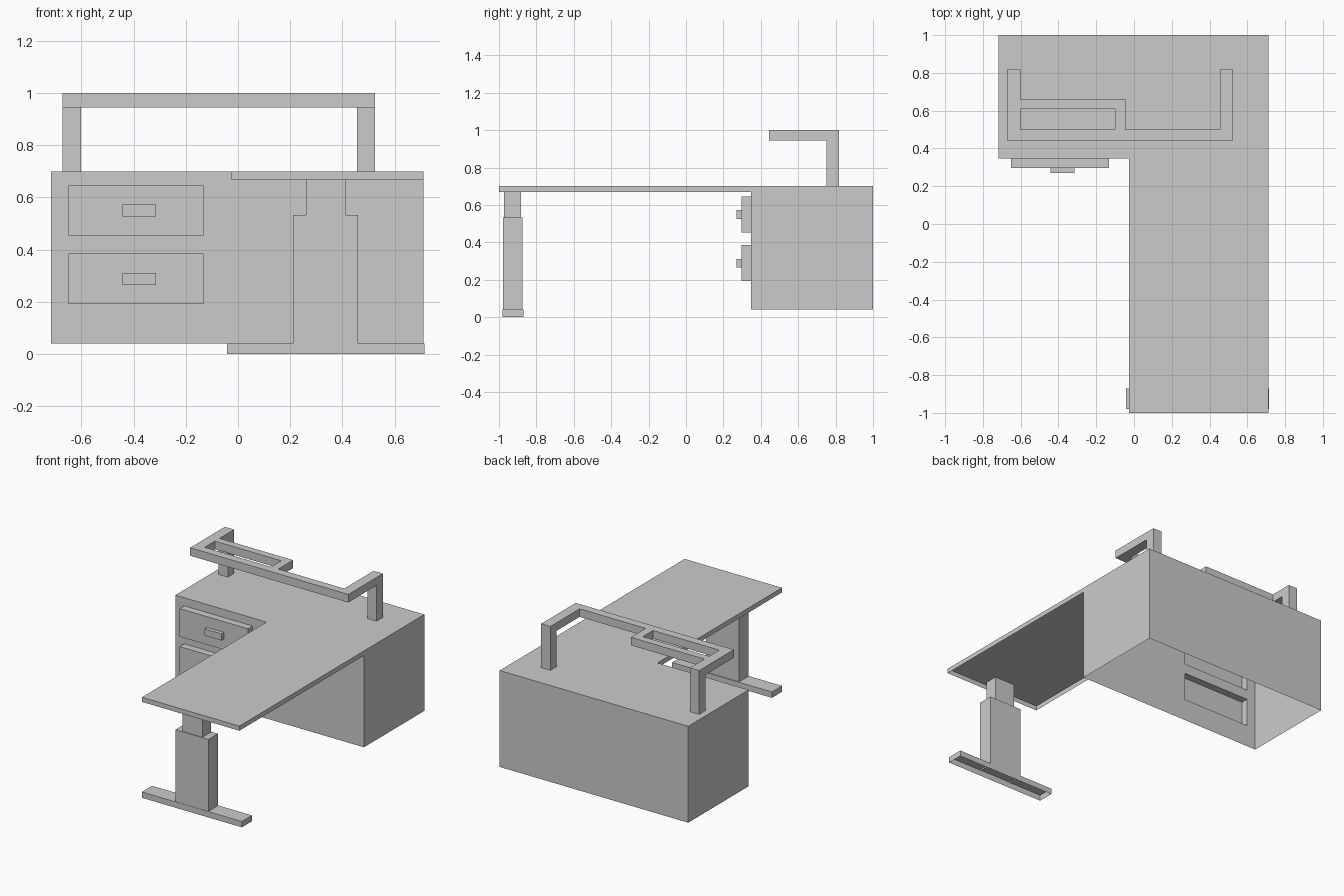
import bpy, bmesh

if "Cube" in bpy.data.objects:
    bpy.data.objects.remove(bpy.data.objects["Cube"])


def make_object(name, bm):
    mesh = bpy.data.meshes.new(name)
    bm.to_mesh(mesh)
    bm.free()
    obj = bpy.data.objects.new(name, mesh)
    bpy.context.collection.objects.link(obj)
    return obj


def add_box(bm, x, y, z, open_sides=()):
    """Box from axis ranges; open_sides lists faces to leave out, e.g. '-z'."""
    v = [bm.verts.new((a, b, c)) for c in z for b in y for a in x]
    faces = {'-z': (0, 2, 3, 1), '+z': (4, 5, 7, 6), '-y': (0, 1, 5, 4),
             '+y': (2, 6, 7, 3), '-x': (0, 4, 6, 2), '+x': (1, 3, 7, 5)}
    for side, idx in faces.items():
        if side not in open_sides:
            bm.faces.new([v[i] for i in idx])


def box(name, x, y, z, open_sides=()):
    bm = bmesh.new()
    add_box(bm, x, y, z, open_sides)
    return make_object(name, bm)


FRONT = 0.347
DRAWER_X = (-0.65, -0.132)
DRAWERS = {"lower": (0.192, 0.385), "upper": (0.453, 0.645)}

# Cabinet shell, open underneath, with drawer openings in the front wall
bm = bmesh.new()
add_box(bm, (-0.717, 0.711), (FRONT, 1.0), (0.04, 0.70), ('-z', '-y'))
xs = [-0.717, *DRAWER_X, 0.711]
zs = [0.04, *DRAWERS["lower"], *DRAWERS["upper"], 0.70]
for i in range(len(xs) - 1):
    for k in range(len(zs) - 1):
        if i == 1 and k in (1, 3):
            continue
        bm.faces.new([bm.verts.new((xs[a], FRONT, zs[c]))
                      for a, c in ((i, k), (i + 1, k), (i + 1, k + 1), (i, k + 1))])
bmesh.ops.remove_doubles(bm, verts=bm.verts, dist=1e-4)
make_object("cabinet", bm)

# Drawer fronts with handles
for label, (z0, z1) in DRAWERS.items():
    box(label + "_drawer", DRAWER_X, (0.297, FRONT), (z0, z1), ('+y',))
    h = z0 + 0.073
    box(label + "_handle", (-0.442, -0.315), (0.27, 0.297), (h, h + 0.046), ('+y',))

# Desktop, hollow underneath
box("desktop", (-0.027, 0.711), (-1.0, FRONT), (0.668, 0.70), ('-z', '+y'))

# Telescopic leg and hollow foot
box("leg_upper", (0.26, 0.412), (-0.973, -0.882), (0.53, 0.698), ('+z', '-z'))
box("leg_lower", (0.21, 0.46), (-0.978, -0.875), (0.03, 0.533), ('-z',))
box("foot", (-0.042, 0.715), (-0.98, -0.87), (0.0, 0.04), ('-z',))

# Raised rail: flat outline with a rectangular hole, extruded
outline = [(-0.672, 0.443), (0.525, 0.443), (0.525, 0.817), (0.455, 0.817),
           (0.455, 0.50), (-0.045, 0.50), (-0.045, 0.66), (-0.602, 0.66),
           (-0.602, 0.817), (-0.672, 0.817)]
hole = [(-0.602, 0.50), (-0.602, 0.61), (-0.10, 0.61), (-0.10, 0.50)]
curve = bpy.data.curves.new("raised_rail", 'CURVE')
curve.dimensions = '2D'
curve.fill_mode = 'BOTH'
curve.extrude = 0.0275
for pts in (outline, hole):
    s = curve.splines.new('POLY')
    s.points.add(len(pts) - 1)
    for p, (x, y) in zip(s.points, pts):
        p.co = (x, y, 0, 1)
    s.use_cyclic_u = True
rail = bpy.data.objects.new("raised_rail", curve)
rail.location.z = 0.9725
bpy.context.collection.objects.link(rail)
bpy.context.view_layer.objects.active = rail
rail.select_set(True)
bpy.ops.object.convert(target='MESH')
for poly in rail.data.polygons:
    poly.use_smooth = False

# Posts carrying the rail
for label, x in (("left", (-0.672, -0.602)), ("right", (0.455, 0.525))):
    box(label + "_post", x, (0.75, 0.817), (0.70, 0.945), ('+z', '-z'))
